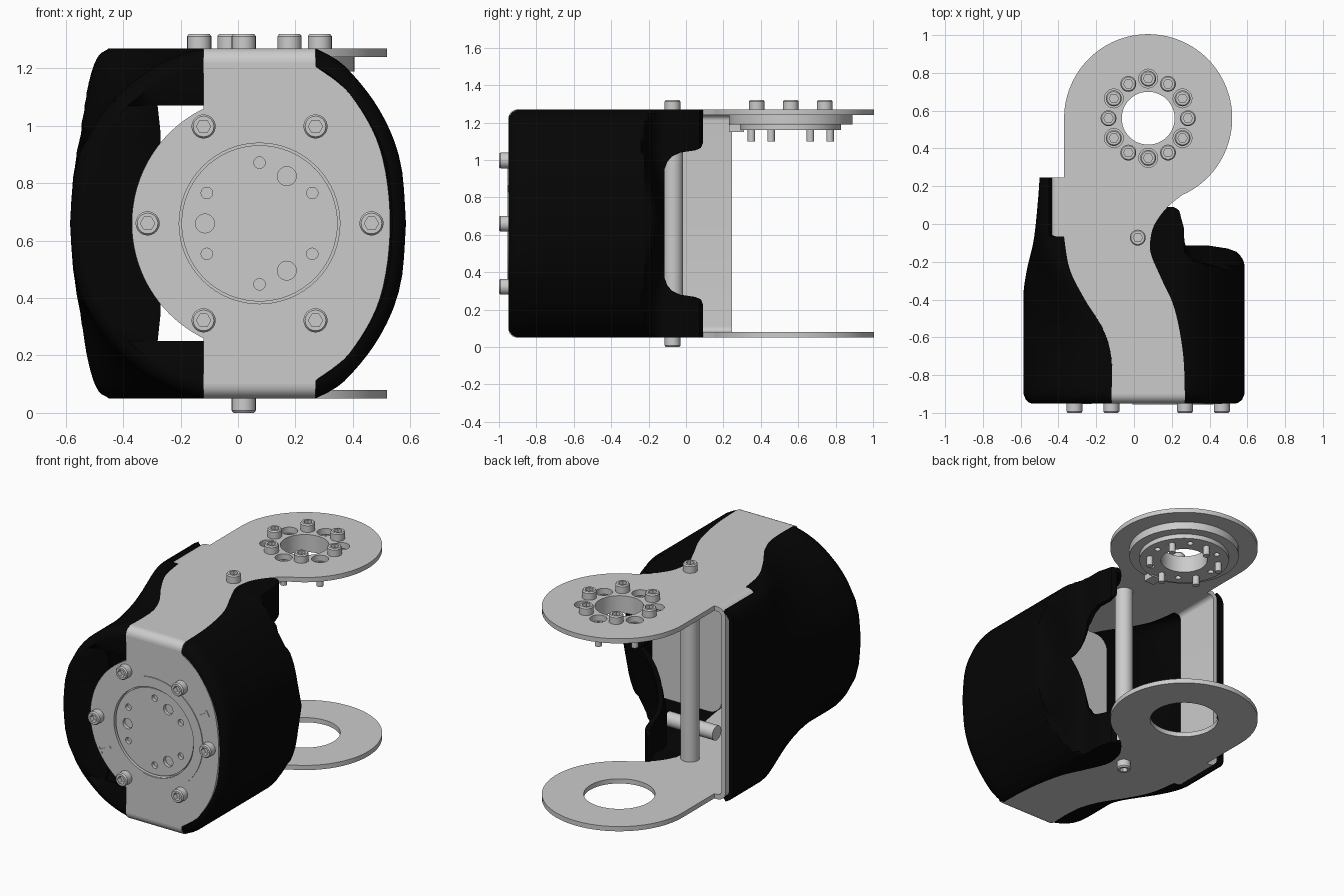
import bpy, bmesh
from math import radians, sin, cos, pi
from mathutils import Matrix

if "Cube" in bpy.data.objects:
    bpy.data.objects.remove(bpy.data.objects["Cube"])

CX, CY, CZ = 0.075, 0.56, 0.66          # joint axis x / y, mid height
TOP = Matrix.Identity(4)
FRONT = Matrix.Rotation(pi / 2, 4, 'X')  # local z points to the front
SIDE = Matrix(((0, 0, 1, 0), (1, 0, 0, 0), (0, 1, 0, 0), (0, 0, 0, 1)))

black = bpy.data.materials.new("black_plastic")
black.diffuse_color = (0.0015, 0.0015, 0.0015, 1)
black.use_nodes = True
black.node_tree.nodes["Principled BSDF"].inputs["Base Color"].default_value = black.diffuse_color


def arc(cx, cy, r, a0, a1, n=24):
    return [(cx + r * cos(radians(a0 + (a1 - a0) * i / n)),
             cy + r * sin(radians(a0 + (a1 - a0) * i / n))) for i in range(n + 1)]


def circle(cx, cy, r, n=48):
    return arc(cx, cy, r, 0, 360, n)[:-1]


def ring(cx, cy, r, hole, start, count):
    return [circle(*arc(cx, cy, r, start + i * 360 / count, 0, 1)[0], hole, 20) for i in range(count)]


def smooth(p, n=6):
    out = []
    for i in range(len(p) - 1):
        a, b, c, d = p[max(i - 1, 0)], p[i], p[i + 1], p[min(i + 2, len(p) - 1)]
        for k in range(n):
            t = k / n
            out.append(tuple(0.5 * (2 * b[j] + (c[j] - a[j]) * t + (2 * a[j] - 5 * b[j] + 4 * c[j] - d[j]) * t * t
                                    + (3 * b[j] - a[j] - 3 * c[j] + d[j]) * t ** 3) for j in (0, 1)))
    return out + [p[-1]]


def lerp(table, v):
    if v <= table[0][0]:
        return table[0][1]
    for (a, p), (b, q) in zip(table, table[1:]):
        if v <= b:
            return p + (q - p) * (v - a) / max(b - a, 1e-9)
    return table[-1][1]


def add(name, mesh, matrix=TOP):
    ob = bpy.data.objects.new(name, mesh)
    ob.matrix_world = matrix
    bpy.context.collection.objects.link(ob)
    return ob


def bake(ob):
    dg = bpy.context.evaluated_depsgraph_get()
    return bpy.data.meshes.new_from_object(ob.evaluated_get(dg))


def plate(name, outline, holes, lo, hi, matrix):
    cu = bpy.data.curves.new(name, 'CURVE')
    cu.dimensions, cu.fill_mode, cu.extrude = '2D', 'BOTH', (hi - lo) / 2
    for pts in [outline] + holes:
        s = cu.splines.new('POLY')
        s.points.add(len(pts) - 1)
        for p, (x, y) in zip(s.points, pts):
            p.co = (x, y, 0, 1)
        s.use_cyclic_u = True
    tmp = add(name + "_curve", cu)
    me = bake(tmp)
    bpy.data.objects.remove(tmp)
    bm = bmesh.new()
    bm.from_mesh(me)
    bmesh.ops.remove_doubles(bm, verts=bm.verts, dist=1e-5)
    bmesh.ops.recalc_face_normals(bm, faces=bm.faces)
    bm.to_mesh(me)
    return add(name, me, matrix @ Matrix.Translation((0, 0, (lo + hi) / 2)))


def grid_mesh(name, rows, closed=False):
    bm = bmesh.new()
    vs = [[bm.verts.new(p) for p in r] for r in rows]
    n = len(rows[0])
    for a, b in zip(vs, vs[1:]):
        for i in range(n if closed else n - 1):
            j = (i + 1) % n
            bm.faces.new((a[i], a[j], b[j], b[i]))
    bmesh.ops.remove_doubles(bm, verts=bm.verts, dist=1e-4)
    if closed:
        bmesh.ops.recalc_face_normals(bm, faces=bm.faces)
    bm.normal_update()
    me = bpy.data.meshes.new(name)
    if not closed:   # make an open shell face away from the core
        s = sum(f.normal.x * (f.calc_center_median().x - CX) * f.calc_area() for f in bm.faces)
        if s < 0:
            bmesh.ops.reverse_faces(bm, faces=bm.faces)
    bm.to_mesh(me)
    return me


def screw_mesh(shank):
    prof = [(0, -shank), (.02, -shank), (.02, 0), (.042, 0), (.042, .042), (.036, .05), (-.025, .05), (-.025, .02), (0, .02)]
    rows = []
    for r, z in prof:
        row = []
        for k in range(24):
            a = k * pi / 12
            q = -r * cos(pi / 6) / cos(a % (pi / 3) - pi / 6) if r < 0 else r
            row.append((q * cos(a), q * sin(a), z))
        rows.append(row)
    return grid_mesh("screw", rows, True)


# Bracket straps, top and bottom
left_edge = smooth([(-.95, -.12), (-.71, -.12), (-.555, -.165), (-.4, -.26), (-.24, -.34), (-.07, -.37)])
right_edge = smooth([(-.95, .27), (-.69, .26), (-.45, .215), (-.29, .145), (-.16, .09), (-.08, .087), (0, .11), (.09, .177), (.164, .27)])
strap = [(-.12, -.9)] + [(x, y) for y, x in left_edge if y > -.9] + arc(CX, CY, .445, 180, -63, 64)
strap += [(x, y) for y, x in reversed(right_edge[:-1]) if y > -.9] + [(.27, -.9)]
wells = ring(CX, CY, .21, .05, 30, 6)
plate("top_strap", strap, [circle(CX, CY, .14)] + wells, 1.24, 1.27, TOP)
plate("bottom_strap", strap, [circle(CX, CY, .205)], .05, .08, TOP)

# Bends joining the straps to the front plate
for name, z, a in (("top_bend", 1.22, 90), ("bottom_bend", .10, 180)):
    plate(name, arc(-.9, z, .05, a, a + 90, 8) + arc(-.9, z, .02, a + 90, a, 8), [], -.12, .27, SIDE)

# Side flange, bent from the straps
outer = [(-.365, 1.27)] + arc(-.39, 1.21, .06, 90, 180, 8) + arc(-.39, .11, .06, 180, 270, 8) + [(-.365, .05)]
inner = [(-.365, 1.24)] + arc(-.39, 1.21, .03, 90, 180, 8) + arc(-.39, .11, .03, 180, 270, 8) + [(-.365, .08)]
plate("side_flange", outer + inner[::-1], [], -.245, .065, FRONT)

# Front plate with motor cap
right_rim = smooth([(.27, 1.207), (.39, 1.11), (.495, .92), (.53, .66), (.495, .40), (.39, .21), (.27, .113)])
front = [(-.12, 1.22), (.27, 1.22)] + right_rim + [(.27, .10), (-.12, .10)] + arc(CX, CZ, .445, 244, 116, 48)
plate("front_plate", front, [circle(CX, CZ, .28, 64)], .915, .95, FRONT)
plate("cap_collar", arc(CX, CZ, .345, -104, 104, 48) + arc(CX, CZ, .282, 104, -104, 48), [], .94, .955, FRONT)
plate("front_disc", circle(CX, CZ, .272, 64),
      ring(CX, CZ, .212, .02, 30, 6) + ring(CX, CZ, .19, .033, 60, 3), .92, .942, FRONT)
plate("front_disc_back", circle(CX, CZ, .3, 64), [], .895, .92, FRONT)
for i, a in enumerate((30, 210)):
    m = Matrix.Translation((CX, 0, CZ)) @ Matrix.Rotation(radians(-a), 4, 'Y') @ FRONT
    plate(f"locating_slit_{i}", [(.35, -.008), (.425, -.008), (.425, -.02), (.44, -.02), (.44, .02), (.425, .02), (.425, .008), (.35, .008)],
          [], .945, .954, m)

# Motor back plate and spacer rod inside the covers
box = arc(.36, .95, .09, 90, 0, 8) + arc(.36, .37, .09, 0, -90, 8) + arc(.05, .37, .09, 270, 180, 8) + arc(.05, .95, .09, 180, 90, 8)
plate("motor_back", box, [], .30, .34, FRONT)
plate("spacer_rod", circle(-.28, .17, .045, 24), [], -.02, .32, SIDE)

# Bearing discs under the top strap
plate("bearing_disc", circle(CX, CY, .33, 64), [circle(CX, CY, .14)] + wells, 1.19, 1.24, TOP)
plate("bearing_step", circle(CX, CY, .27, 64), [circle(CX, CY, .14)] + ring(CX, CY, .21, .018, 0, 6), 1.16, 1.19, TOP)
plate("bearing_key", [(.04, .23), (.11, .23), (.11, .31), (.04, .31)], [], 1.15, 1.19, TOP)

# Screws and cross post
short, long_, stub = screw_mesh(.08), screw_mesh(.09), screw_mesh(.05)
for i in range(6):
    a, b = i * pi / 3, i * pi / 3 + pi / 6
    add(f"front_screw_{i}", short, Matrix.Translation((CX + .39 * cos(a), -.95, CZ + .39 * sin(a))) @ FRONT)
    add(f"top_screw_{i}", stub, Matrix.Translation((CX + .21 * cos(a), CY + .21 * sin(a), 1.27)))
    add(f"sunk_screw_{i}", long_, Matrix.Translation((CX + .21 * cos(b), CY + .21 * sin(b), 1.19)))
add("post_screw_top", short, Matrix.Translation((.02, -.072, 1.27)))
add("post_screw_bottom", short, Matrix.Translation((.02, -.072, .05)) @ Matrix.Rotation(pi, 4, 'X'))
plate("cross_post", circle(.02, -.07, .055, 32), [], .08, 1.24, TOP)


def shell(name, rows):
    ob = add(name, grid_mesh(name, rows))
    mod = ob.modifiers.new("wall", 'SOLIDIFY')
    mod.thickness, mod.offset = .03, -1
    me = bake(ob)
    ob.modifiers.clear()
    ob.data = me
    me.materials.append(black)


FRONT_ROUND = [(-.95, .91), (-.945, .94), (-.93, .975), (-.9, 1)]   # y, scale about the axis

# Right cover: arched wall with a rounded notch at the back
bulge = smooth([(0, .585), (.22, .565), (.4, .49), (.55, .37), (.61, .27)])
cap = smooth([(-.21, .585), (-.17, .565), (-.135, .52), (-.115, .40), (-.07, .29), (.03, .25), (.07, .24), (.09, .21)])
back = [(0, -.115), (.29, -.115), (.33, -.1), (.36, -.075), (.38, -.03), (.392, .05), (.405, .08), (.43, .09), (.61, .09)]
ds = [0, .06, .12, .18, .24, .29, .31, .33, .345, .36, .37, .38, .392, .405, .43, .46, .49, .52, .55, .57, .59, .60, .61]
cols = [(.61, True)] + [(d, False) for d in ds[::-1]] + [(-d, False) for d in ds[1:]] + [(-.61, True)]
ys = FRONT_ROUND + [(-.9 + .55 * i / 10, 1) for i in range(1, 11)] + [(-.35 + .44 * i / 24, 1) for i in range(1, 25)]
rows = []
for y0, s in ys:
    row = []
    for d, at_edge in cols:
        y = min(y0, lerp(back, abs(d)))
        e = lerp(right_edge, y)
        early = .1 * min(abs(d) / .4, 1) * min(1, max(0, (-.02 - y) / .1))   # corners draw in sooner
        x = e if at_edge else max(e, min(CX + (lerp(bulge, abs(d)) - CX) * s, lerp(cap, y + early)))
        row.append((x, y, CZ + d * s))
    rows.append(row)
shell("right_cover", rows)

# Left cover: arched at the front, blending to a flat side at the back, open front
flat = smooth([(0, -.585), (.17, -.575), (.34, -.55), (.51, -.515), (.585, -.485), (.61, -.445)])
arch = smooth([(0, -.585), (.22, -.56), (.4, -.46), (.52, -.33), (.58, -.22), (.61, -.12)])
cap = smooth([(-.35, -.585), (-.23, -.565), (-.08, -.53), (.13, -.508), (.245, -.50)])
ds = [0, .08, .16, .25, .35, .37, .41, .45, .49, .52, .55, .57, .585, .595, .605, .61]
cols = [(.61, True)] + [(d, False) for d in ds[::-1]] + [(-d, False) for d in ds[1:]] + [(-.61, True)]
ys = [(-.925, 0)] + FRONT_ROUND + [(-.9 + .83 * i / 20, 1) for i in range(1, 21)] + [(-.066, 1), (-.064, 1)]
ys += [(-.06 + .305 * i / 8, 1) for i in range(9)]
rows = []
for y, s in ys:
    row = []
    t = min(1, max(0, (y + .7) / .65))
    t = t * t * (3 - 2 * t)
    k = s or .91
    e = lerp(left_edge, y) if y < -.065 else -.45
    for d, at_edge in cols:
        m, sign = abs(d), (1 if d > 0 else -1)
        bulge = lerp(arch, m) * (1 - t) + lerp(flat, m) * t
        x = e if at_edge else min(e, max(CX + (bulge - CX) * (1 - (1 - k) * .7), lerp(cap, y)))
        z, yy = CZ + d * k, y
        if s == 0:   # inward lip on the front, with gaps beside the front plate
            if m < .36:
                x, yy = -.27, -.905
            else:
                z = CZ + sign * .41
                x = -.28 if m < .38 else x
        row.append((x, yy, z))
    rows.append(row)
shell("left_cover", rows)

# Smooth shading with crisp edges
bpy.ops.object.select_all(action='DESELECT')
for ob in bpy.context.scene.objects:
    if ob.type == 'MESH':
        ob.select_set(True)
        bpy.context.view_layer.objects.active = ob
bpy.ops.object.shade_smooth_by_angle(angle=radians(35))
